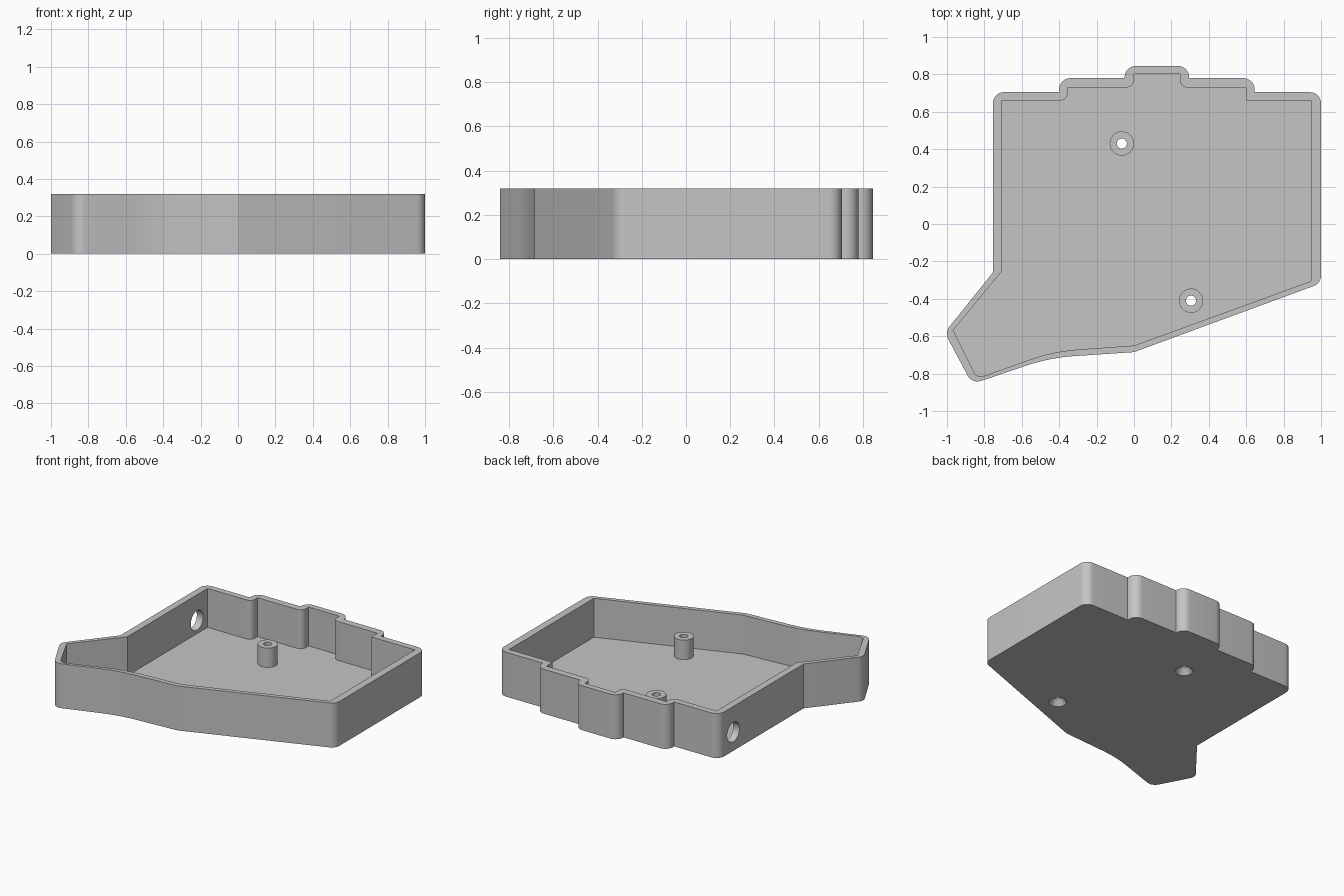
import bpy, bmesh, math
from mathutils import Vector

cube = bpy.data.objects.get("Cube")
if cube:
    bpy.data.objects.remove(cube, do_unlink=True)

HEIGHT, FLOOR, POST_TOP = 0.32, 0.04, 0.18
SHADE = (0.56, 0.56, 0.56, 1)

grey = bpy.data.materials.new("plain grey")
grey.use_nodes = True
grey.diffuse_color = SHADE
grey.node_tree.nodes["Principled BSDF"].inputs["Base Color"].default_value = SHADE


def rounded(corners, steps=8):
    """Turn (x, y, radius) corners into an outline with filleted corners."""
    out = []
    for i, (x, y, r) in enumerate(corners):
        p = Vector((x, y))
        if r == 0:
            out.append(p)
            continue
        a = (Vector(corners[i - 1][:2]) - p).normalized()
        b = (Vector(corners[(i + 1) % len(corners)][:2]) - p).normalized()
        half = a.angle(b) / 2
        centre = p + (a + b).normalized() * r / math.sin(half)
        start = p + a * r / math.tan(half) - centre
        end = p + b * r / math.tan(half) - centre
        for k in range(steps + 1):
            out.append(centre + start.slerp(end, k / steps).normalized() * r)
    return out


def finish(name, bm):
    bmesh.ops.recalc_face_normals(bm, faces=bm.faces)
    mesh = bpy.data.meshes.new(name)
    bm.to_mesh(mesh)
    bm.free()
    mesh.materials.append(grey)
    ob = bpy.data.objects.new(name, mesh)
    bpy.context.collection.objects.link(ob)
    return ob


def prism(name, outline, z0, z1):
    bm = bmesh.new()
    low, high = ([bm.verts.new((p.x, p.y, z)) for p in outline] for z in (z0, z1))
    bm.faces.new(low)
    bm.faces.new(high)
    for i in range(len(low)):
        bm.faces.new((low[i - 1], low[i], high[i], high[i - 1]))
    return finish(name, bm)


def cone(name, centre, r_low, r_high, depth, along_x=False):
    bm = bmesh.new()
    bmesh.ops.create_cone(bm, cap_ends=True, segments=40, radius1=r_low, radius2=r_high, depth=depth)
    ob = finish(name, bm)
    ob.location = centre
    if along_x:
        ob.rotation_euler.y = math.pi / 2
    return ob


def combine(target, tool, operation):
    mod = target.modifiers.new(operation.lower(), "BOOLEAN")
    mod.operation, mod.object, mod.solver = operation, tool, "EXACT"
    bpy.context.view_layer.objects.active = target
    bpy.ops.object.modifier_apply(modifier=mod.name)
    bpy.data.objects.remove(tool, do_unlink=True)


# Outer wall outline, stepped at the back and with a tail at the front
R = 0.06
outer = [(-0.755, 0.705, R), (-0.4, 0.705, 0), (-0.4, 0.78, R), (-0.05, 0.78, 0),
         (-0.05, 0.845, R), (0.295, 0.845, R), (0.295, 0.78, 0), (0.645, 0.78, R),
         (0.645, 0.705, 0), (1, 0.705, R), (1, -0.317, R), (0, -0.685, 0),
         (-0.45, -0.715, 1.0), (-0.866, -0.855, R), (-1.012, -0.58, R), (-0.755, -0.26, 0)]
# Cavity outline
inner = [(-0.705, 0.66, 0), (-0.355, 0.66, 0.04), (-0.355, 0.73, 0), (0, 0.73, 0.04),
         (0, 0.803, 0), (0.245, 0.803, 0), (0.245, 0.73, 0.04), (0.6, 0.73, 0),
         (0.6, 0.66, 0), (0.947, 0.66, 0), (0.947, -0.305, 0), (0, -0.65, 0),
         (-0.43, -0.68, 1.0), (-0.838, -0.825, 0.04), (-0.967, -0.568, 0), (-0.705, -0.25, 0)]

tray = prism("case_tray", rounded(outer), 0, HEIGHT)
combine(tray, prism("cavity", rounded(inner), FLOOR, HEIGHT + 0.1), "DIFFERENCE")

# Screw posts with through holes, countersunk underneath
for x, y in ((-0.065, 0.43), (0.305, -0.41)):
    base = FLOOR - 0.02
    combine(tray, cone("post", (x, y, (base + POST_TOP) / 2), 0.065, 0.065, POST_TOP - base), "UNION")
    combine(tray, cone("screw_hole", (x, y, 0.1), 0.027, 0.027, 0.4), "DIFFERENCE")
    combine(tray, cone("countersink", (x, y, 0.015), 0.066, 0.027, 0.05), "DIFFERENCE")

# Round cable opening in the right wall
combine(tray, cone("cable_hole", (-0.73, 0.54, 0.135), 0.07, 0.07, 0.2, True), "DIFFERENCE")

bpy.ops.object.select_all(action="DESELECT")
tray.select_set(True)
bpy.context.view_layer.objects.active = tray
bpy.ops.object.shade_smooth_by_angle(angle=math.radians(16))
